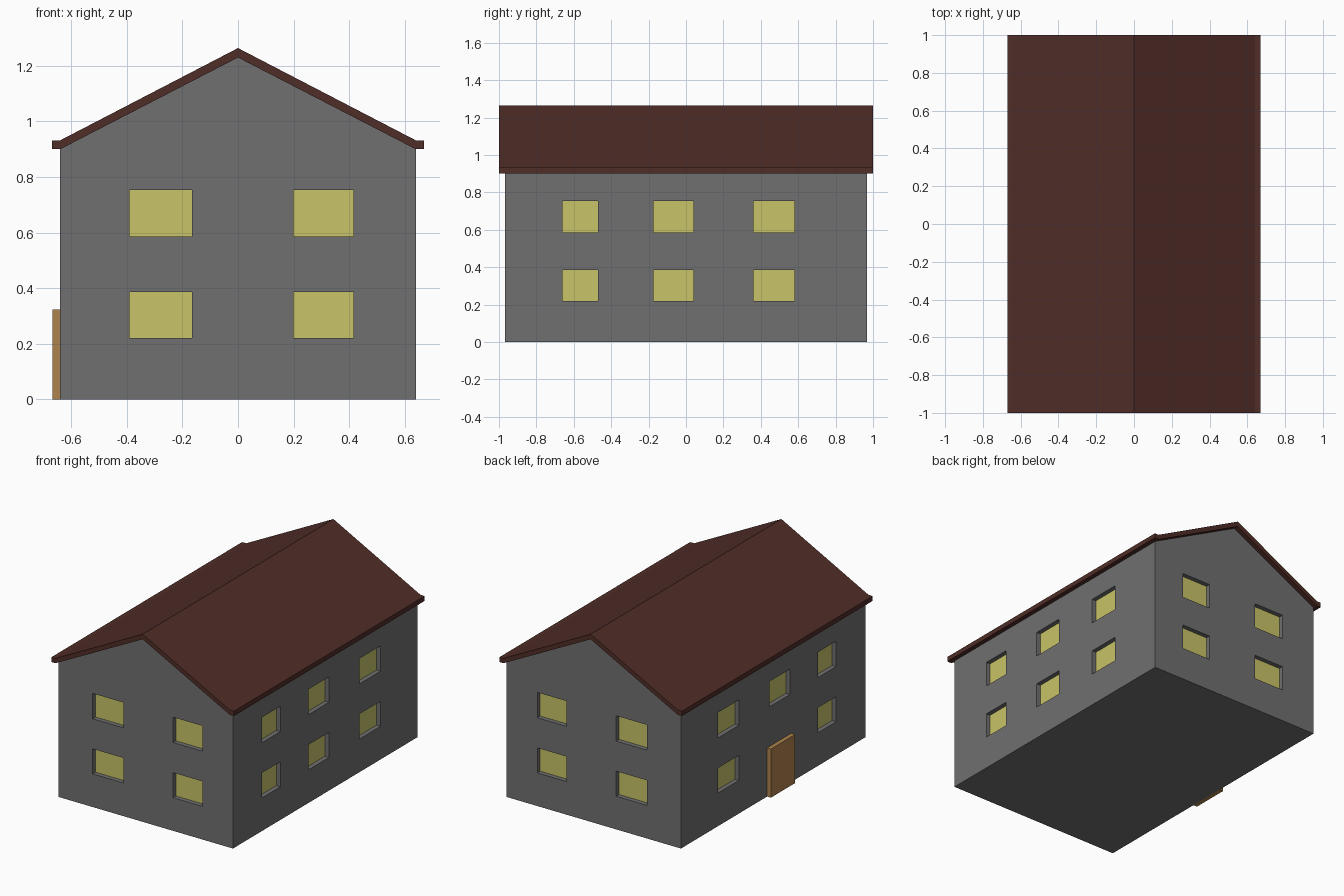
import bpy, bmesh
from mathutils import Vector

if "Cube" in bpy.data.objects:
    bpy.data.objects.remove(bpy.data.objects["Cube"])


def material(name, rgb):
    m = bpy.data.materials.new(name)
    m.diffuse_color = (*rgb, 1)
    m.use_nodes = True
    m.node_tree.nodes["Principled BSDF"].inputs["Base Color"].default_value = m.diffuse_color
    return m


WALL = material("wall_grey", (0.16, 0.16, 0.16))
ROOF = material("roof_brown", (0.08, 0.026, 0.021))
GLASS = material("window_yellow", (0.58, 0.55, 0.14))
WOOD = material("door_wood", (0.43, 0.23, 0.075))


def finish(name, bm, mat):
    bmesh.ops.recalc_face_normals(bm, faces=bm.faces)
    me = bpy.data.meshes.new(name)
    bm.to_mesh(me)
    bm.free()
    ob = bpy.data.objects.new(name, me)
    bpy.context.collection.objects.link(ob)
    if mat:
        me.materials.append(mat)
    return ob


def extrude_profile(name, points, half_y, mat):
    """Extrude an x-z outline along y."""
    bm = bmesh.new()
    face = bm.faces.new([bm.verts.new((x, -half_y, z)) for x, z in points])
    new = bmesh.ops.extrude_face_region(bm, geom=[face])["geom"]
    verts = [v for v in new if isinstance(v, bmesh.types.BMVert)]
    bmesh.ops.translate(bm, verts=verts, vec=(0, 2 * half_y, 0))
    return finish(name, bm, mat)


def boxes(name, bounds, mat):
    """One object made of boxes given as (low corner, high corner)."""
    bm = bmesh.new()
    for a, b in bounds:
        a, b = Vector(a), Vector(b)
        verts = bmesh.ops.create_cube(bm, size=1)["verts"]
        bmesh.ops.scale(bm, verts=verts, vec=b - a)
        bmesh.ops.translate(bm, verts=verts, vec=(a + b) / 2)
    return finish(name, bm, mat)


W, L = 0.64, 0.967          # half width and half length of the walls
ROWS = [(0.22, 0.386), (0.586, 0.754)]
GABLE = [(-0.39, -0.165), (0.2, 0.415)]
SIDE = [(-0.66, -0.47), (-0.175, 0.04), (0.36, 0.58)]


def window_bounds(outer, inner):
    """Boxes for every window, between two depths measured into the wall."""
    out = []
    for z0, z1 in ROWS:
        for s in (-1, 1):
            lo, hi = sorted((s * (L - outer), s * (L - inner)))
            out += [((x0, lo, z0), (x1, hi, z1)) for x0, x1 in GABLE]
            lo, hi = sorted((s * (W - outer), s * (W - inner)))
            for i, (y0, y1) in enumerate(SIDE):
                # the door takes the place of the lower middle left window
                if not (s < 0 and i == 1 and z0 < 0.5):
                    out.append(((lo, y0, z0), (hi, y1, z1)))
    return out


# Walls with gables
walls = extrude_profile("walls", [(-W, 0), (W, 0), (W, 0.9), (0, 1.23), (-W, 0.9)], L, WALL)

# Window recesses
cutter = boxes("window_cutter", window_bounds(-0.05, 0.04), None)
cutter.hide_render = True
mod = walls.modifiers.new("window_recesses", "BOOLEAN")
mod.operation = "DIFFERENCE"
mod.solver = "EXACT"
mod.object = cutter
bpy.context.view_layer.objects.active = walls
bpy.ops.object.modifier_apply(modifier=mod.name)
bpy.data.objects.remove(cutter)

# Window panes set back in the recesses
boxes("window_panes", window_bounds(0.03, 0.04), GLASS)

# Roof with eave strips
half = [(0.64, 0.9), (0.67, 0.9), (0.67, 0.932), (0.64, 0.932)]
outline = [(0, 1.23)] + half + [(0, 1.264)] + [(-x, z) for x, z in reversed(half)]
extrude_profile("roof", outline, 1.0, ROOF)

# Door on the left wall
boxes("door", [((-0.668, -0.19, 0), (-W, 0.063, 0.323))], WOOD)
